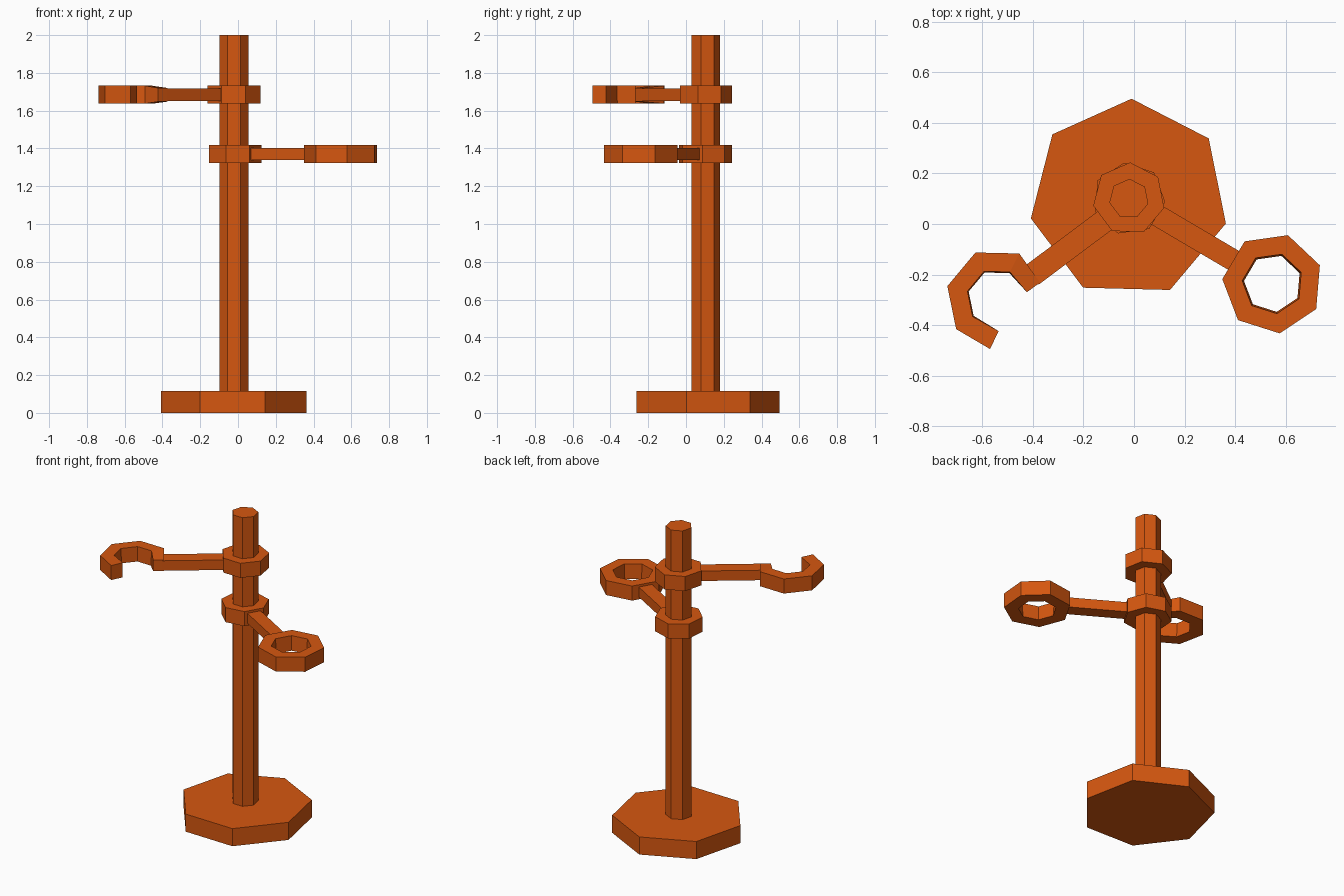
import bpy, bmesh
from math import cos, sin, radians, atan2, degrees, hypot

if "Cube" in bpy.data.objects:
    bpy.data.objects.remove(bpy.data.objects["Cube"])

orange = bpy.data.materials.new("burnt orange")
orange.diffuse_color = (0.67, 0.095, 0.005, 1)
orange.use_nodes = True
orange.node_tree.nodes["Principled BSDF"].inputs["Base Color"].default_value = orange.diffuse_color

AXIS = (-0.02, 0.10)          # pole centre
RING = (0.549, -0.235)        # closed ring centre
HOOK = (-0.545, -0.295)       # open hook centre
N = 7


def make(name, verts, faces):
    me = bpy.data.meshes.new(name)
    me.from_pydata(verts, [], faces)
    bm = bmesh.new()
    bm.from_mesh(me)
    bmesh.ops.recalc_face_normals(bm, faces=bm.faces)
    bm.to_mesh(me)
    bm.free()
    me.materials.append(orange)
    ob = bpy.data.objects.new(name, me)
    bpy.context.collection.objects.link(ob)
    return ob


def heptagon(c, r, phase):
    return [(c[0] + r * cos(radians(phase + i * 360 / N)),
             c[1] + r * sin(radians(phase + i * 360 / N))) for i in range(N)]


def prism(name, pts, z0, z1):
    n = len(pts)
    verts = [(x, y, z) for z in (z0, z1) for x, y in pts]
    faces = [tuple(range(n)), tuple(range(n, 2 * n))]
    faces += [(i, (i + 1) % n, n + (i + 1) % n, n + i) for i in range(n)]
    return make(name, verts, faces)


def sweep(name, sections, closed):
    """Join four-cornered sections into a bar, closed or capped."""
    n = len(sections)
    verts = [v for s in sections for v in s]
    faces = []
    for i in range(n if closed else n - 1):
        a, b = 4 * i, 4 * ((i + 1) % n)
        faces += [(a + k, a + (k + 1) % 4, b + (k + 1) % 4, b + k) for k in range(4)]
    if not closed:
        faces += [(0, 1, 2, 3), tuple(4 * n - 4 + k for k in range(4))]
    return make(name, verts, faces)


def section(outer, inner, z0, z1, inner_low=None):
    low = inner_low or inner
    return [(*outer, z0), (*outer, z1), (*inner, z1), (*low, z0)]


def arm(name, angle, r0, r1, side, half, z0, z1):
    c, s = cos(radians(angle)), sin(radians(angle))
    pts = [(AXIS[0] + r * c - t * s, AXIS[1] + r * s + t * c)
           for r, t in ((r0, side - half), (r1, side - half),
                        (r1, side + half), (r0, side + half))]
    return prism(name, pts, z0, z1)


# Base and pole
prism("base", heptagon(AXIS, 0.396, 88.5), 0, 0.115)
prism("pole", heptagon(AXIS, 0.079, 88.5), 0.11, 2.0)

# Collars, each with a flat side facing its arm
LOW = degrees(atan2(RING[1] - AXIS[1], RING[0] - AXIS[0]))
HIGH = 216.8
prism("lower_collar", heptagon(AXIS, 0.144, LOW + 180), 1.323, 1.418)
prism("upper_collar", heptagon(AXIS, 0.144, HIGH + 180), 1.637, 1.732)

# Lower arm and closed ring
reach = hypot(RING[0] - AXIS[0], RING[1] - AXIS[1])
arm("lower_arm", LOW, 0.12, reach - 0.165, 0, 0.043, 1.338, 1.403)
sweep("ring", [section(o, i, 1.323, 1.418, l) for o, i, l in
               zip(heptagon(RING, 0.2, LOW), heptagon(RING, 0.121, LOW),
                   heptagon(RING, 0.114, LOW))], True)

# Upper arm and open hook with a tapered root
arm("upper_arm", HIGH, 0.12, 0.49, 0.012, 0.046, 1.652, 1.717)
outer = heptagon(HOOK, 0.2, 63)[:5]
inner = heptagon(HOOK, 0.118, 63)[:5]
low = heptagon(HOOK, 0.113, 63)[:5]
parts = [section((-0.372, -0.232), (-0.424, -0.27), 1.648, 1.72)]
parts += [section(o, i, 1.637, 1.732, l) for o, i, l in zip(outer, inner, low)]
parts[-1] = section((-0.57, -0.495), (-0.536, -0.424), 1.637, 1.732)
sweep("hook", parts, False)
